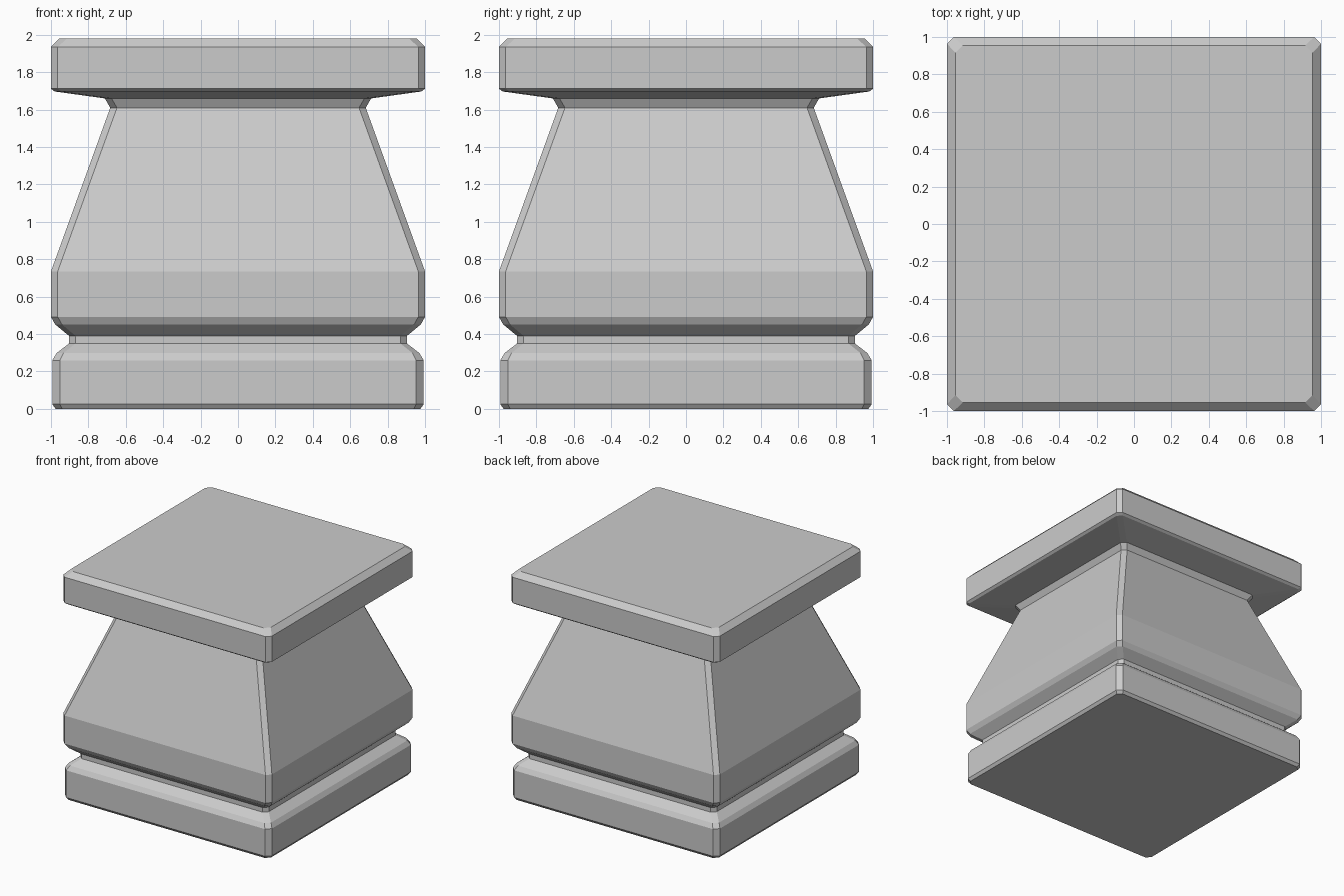
import bpy, bmesh

if "Cube" in bpy.data.objects:
    bpy.data.objects.remove(bpy.data.objects["Cube"])

# Profile: (z, half width, corner chamfer)
PROFILE = [
    # plinth
    (0.0, 0.975, 0.035), (0.025, 0.993, 0.04), (0.26, 0.993, 0.04),
    (0.298, 0.97, 0.037), (0.35, 0.903, 0.035),
    # groove
    (0.39, 0.903, 0.035),
    # tapered body
    (0.452, 0.978, 0.036), (0.492, 1.0, 0.036), (0.735, 1.0, 0.036),
    (1.61, 0.683, 0.036), (1.66, 0.712, 0.036),
    # cap slab
    (1.697, 0.98, 0.036), (1.712, 1.0, 0.036),
    (1.935, 1.0, 0.036), (1.98, 0.955, 0.04),
]


def ring(bm, z, h, c):
    """Square ring with chamfered corners."""
    k = h - c
    pts = [(k, -h), (h, -k), (h, k), (k, h), (-k, h), (-h, k), (-h, -k), (-k, -h)]
    return [bm.verts.new((x, y, z)) for x, y in pts]


# Loft the rings into one closed pedestal
bm = bmesh.new()
rings = [ring(bm, *p) for p in PROFILE]
for lo, hi in zip(rings, rings[1:]):
    for i in range(8):
        j = (i + 1) % 8
        bm.faces.new((lo[i], lo[j], hi[j], hi[i]))
bm.faces.new(rings[0][::-1])
bm.faces.new(rings[-1])
bmesh.ops.recalc_face_normals(bm, faces=bm.faces)

mesh = bpy.data.meshes.new("square_pedestal")
bm.to_mesh(mesh)
bm.free()
bpy.context.collection.objects.link(bpy.data.objects.new("square_pedestal", mesh))
